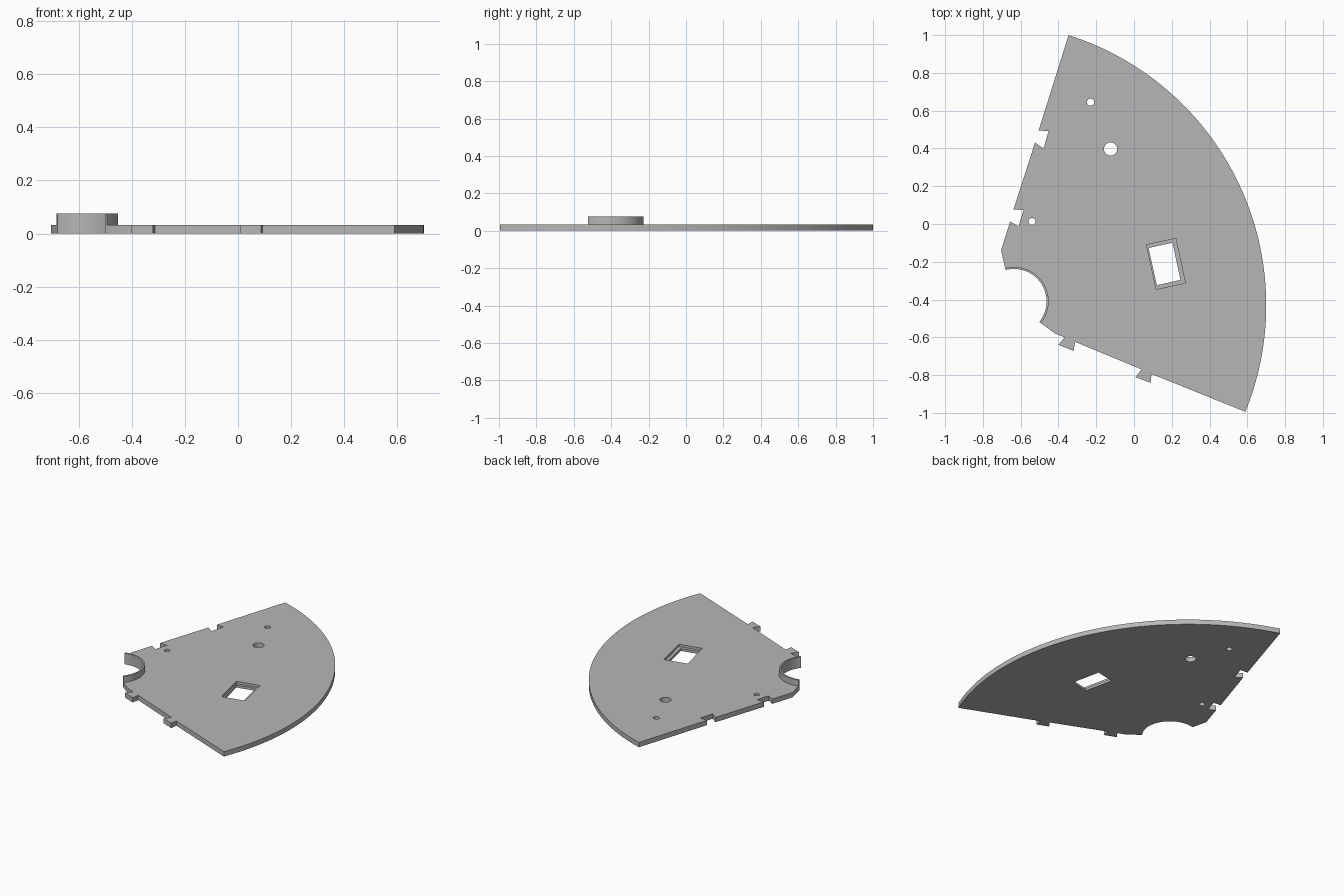
import bpy, bmesh
from math import cos, sin, radians, pi

cube = bpy.data.objects.get("Cube")
if cube:
    bpy.data.objects.remove(cube, do_unlink=True)

THICK, RIM_TOP = 0.033, 0.075
HUB = (-0.635, -0.41)
HUB_IN, HUB_OUT = 0.172, 0.183

grey = bpy.data.materials.new("plain grey")
grey.use_nodes = True
grey.diffuse_color = (0.47, 0.47, 0.47, 1)
grey.node_tree.nodes["Principled BSDF"].inputs["Base Color"].default_value = (0.47, 0.47, 0.47, 1)


def arc(center, r, a0, a1, n):
    """Points along an arc, angles in degrees."""
    steps = [radians(a0 + (a1 - a0) * i / n) for i in range(n + 1)]
    return [(center[0] + r * cos(a), center[1] + r * sin(a)) for a in steps]


def prism(name, outline, z0, z1):
    """Extrude a flat outline from z0 up to z1."""
    bm = bmesh.new()
    face = bm.faces.new([bm.verts.new((x, y, z0)) for x, y in outline])
    top = bmesh.ops.extrude_face_region(bm, geom=[face], use_keep_orig=True)["geom"]
    bmesh.ops.translate(bm, vec=(0, 0, z1 - z0),
                        verts=[v for v in top if isinstance(v, bmesh.types.BMVert)])
    bmesh.ops.recalc_face_normals(bm, faces=bm.faces)
    mesh = bpy.data.meshes.new(name)
    bm.to_mesh(mesh)
    bm.free()
    mesh.materials.append(grey)
    obj = bpy.data.objects.new(name, mesh)
    bpy.context.collection.objects.link(obj)
    return obj


def activate(obj):
    bpy.ops.object.select_all(action='DESELECT')
    obj.select_set(True)
    bpy.context.view_layer.objects.active = obj


def cut(target, outline, z0):
    """Cut an outline out of the target, from z0 up through its top."""
    cutter = prism("cutter", outline, z0, THICK + 0.05)
    cutter.hide_render = True
    mod = target.modifiers.new("cut", 'BOOLEAN')
    mod.operation, mod.solver, mod.object = 'DIFFERENCE', 'EXACT', cutter
    activate(target)
    bpy.ops.object.modifier_apply(modifier=mod.name)
    bpy.data.objects.remove(cutter, do_unlink=True)


# Sector plate: dovetail slots on one straight edge, matching tabs on the other
slots = [(-0.505, 0.495), (-0.452, 0.492), (-0.479, 0.40), (-0.524, 0.431),
         (-0.638, 0.077), (-0.585, 0.074), (-0.611, -0.013), (-0.656, 0.013),
         (-0.704, -0.14)]
tabs = [(-0.418, -0.58), (-0.368, -0.60), (-0.40, -0.64), (-0.32, -0.672),
        (-0.312, -0.624), (0.04, -0.77), (0.008, -0.81), (0.087, -0.841),
        (0.093, -0.794)]
outer_edge = arc((-0.8, -0.43), 1.5, -22.1, 72.4, 72)
hub_edge = arc(HUB, HUB_OUT, 105, -39, 40)
plate = prism("sector_plate", outer_edge + slots + hub_edge + tabs, 0, THICK)

# Round through holes
for x, y, r in ((-0.23, 0.645, 0.019), (-0.124, 0.397, 0.035), (-0.54, 0.013, 0.018)):
    cut(plate, arc((x, y), r, 0, 348.75, 31), -0.05)

# Rectangular window with a recessed ledge
cut(plate, [(0.066, -0.11), (0.221, -0.077), (0.272, -0.312), (0.118, -0.346)], THICK * 0.5)
cut(plate, [(0.077, -0.127), (0.204, -0.099), (0.246, -0.296), (0.121, -0.324)], -0.05)

# Raised thin wall around the hub opening
rim = prism("hub_rim", arc(HUB, HUB_IN, 105, -39, 40) + arc(HUB, HUB_OUT, -39, 105, 40),
            0, RIM_TOP)

for obj in (plate, rim):
    activate(obj)
    bpy.ops.object.shade_smooth_by_angle(angle=pi / 6)
